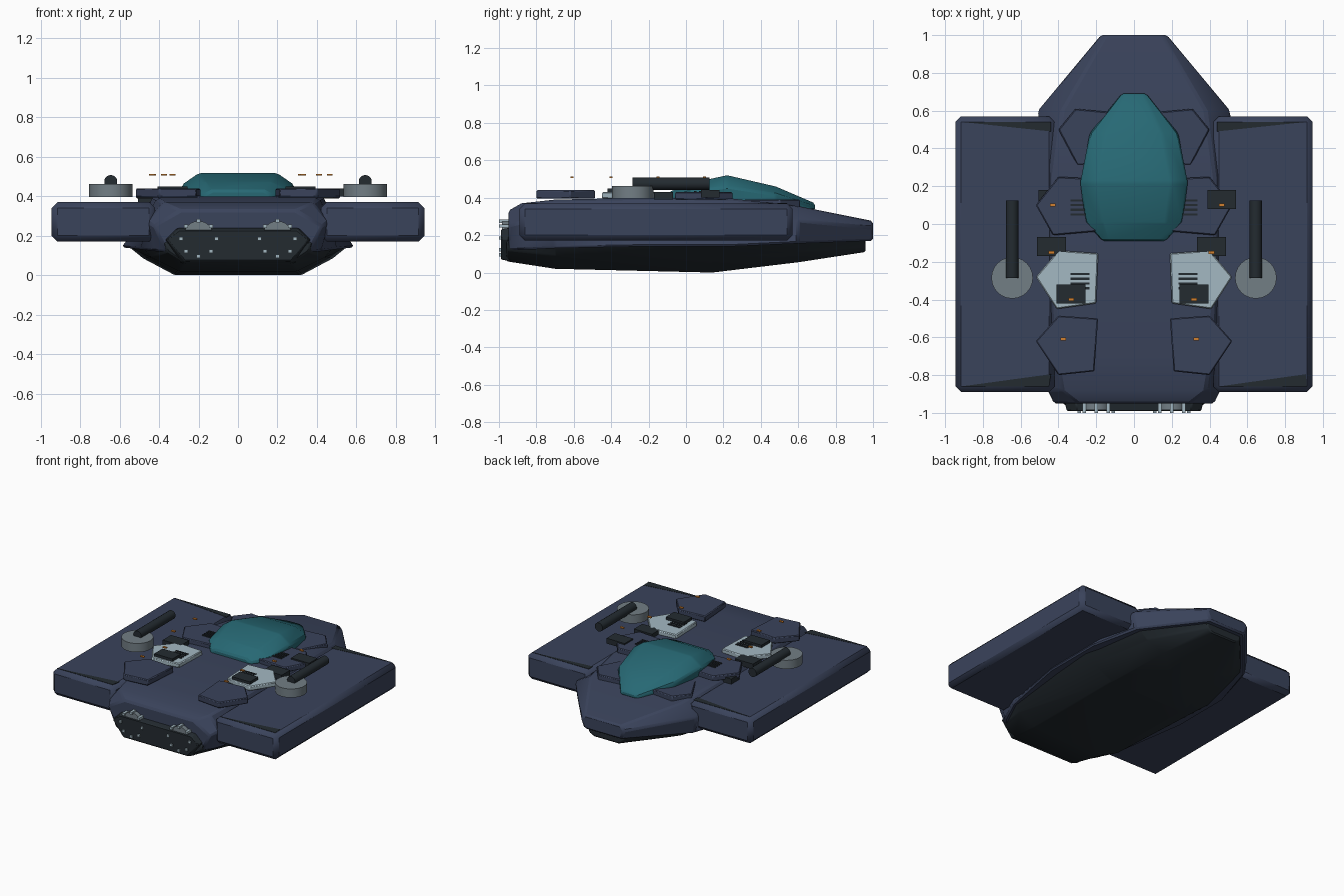
import bpy, bmesh, math
from mathutils import Matrix, Vector

if "Cube" in bpy.data.objects:
    bpy.data.objects.remove(bpy.data.objects["Cube"])


def material(name, rgb):
    m = bpy.data.materials.new(name)
    m.use_nodes = True
    m.diffuse_color = (*rgb, 1)
    m.node_tree.nodes["Principled BSDF"].inputs["Base Color"].default_value = (*rgb, 1)
    return m


navy = material("navy armour", (0.042, 0.056, 0.105))
dark = material("charcoal", (0.017, 0.024, 0.03))
teal = material("teal glass", (0.02, 0.14, 0.175))
grey = material("turret grey", (0.17, 0.21, 0.235))
pale = material("pale panel", (0.37, 0.48, 0.54))
orange = material("orange light", (0.65, 0.22, 0.03))


def finish(name, bm, mat, bevel=0.0, angle=30):
    bmesh.ops.recalc_face_normals(bm, faces=bm.faces)
    mesh = bpy.data.meshes.new(name)
    bm.to_mesh(mesh)
    bm.free()
    mesh.materials.append(mat)
    ob = bpy.data.objects.new(name, mesh)
    bpy.context.collection.objects.link(ob)
    if bevel:
        mod = ob.modifiers.new("Bevel", "BEVEL")
        mod.width, mod.segments = bevel, 1
        mod.limit_method, mod.angle_limit = "ANGLE", math.radians(25)
    bpy.ops.object.select_all(action="DESELECT")
    ob.select_set(True)
    bpy.context.view_layer.objects.active = ob
    bpy.ops.object.shade_smooth_by_angle(angle=math.radians(angle))
    return ob


def loft(name, stations, mat, bevel=0.0, angle=30):
    """Each station: y, then half widths and heights of bottom, shoulder and top."""
    bm = bmesh.new()
    rings = []
    for y, wb, wm, wt, zb, zm, zt in stations:
        half = [(wb, zb), (wm, zm), (wt, zt)]
        ring = half + [(-x, z) for x, z in reversed(half)]
        rings.append([bm.verts.new((x, y, z)) for x, z in ring])
    for a, b in zip(rings, rings[1:]):
        for i in range(len(a)):
            j = (i + 1) % len(a)
            bm.faces.new((a[i], a[j], b[j], b[i]))
    bm.faces.new(rings[0])
    bm.faces.new(rings[-1])
    return finish(name, bm, mat, bevel, angle)


def box(name, lo, hi, mat, bevel=0.0):
    lo, hi = Vector(lo), Vector(hi)
    bm = bmesh.new()
    bmesh.ops.create_cube(bm, size=1)
    for v in bm.verts:
        v.co = (lo + hi) / 2 + v.co * (hi - lo)
    return finish(name, bm, mat, bevel)


def prism(name, points, z0, z1, mat, bevel=0.0):
    bm = bmesh.new()
    base = bm.faces.new([bm.verts.new((x, y, z0)) for x, y in points])
    out = bmesh.ops.extrude_face_region(bm, geom=[base])
    for g in out["geom"]:
        if isinstance(g, bmesh.types.BMVert):
            g.co.z = z1
    return finish(name, bm, mat, bevel)


def cylinder(name, centre, radius, depth, mat, along_y=False, sides=24):
    bm = bmesh.new()
    turn = Matrix.Rotation(math.pi / 2, 4, "X") if along_y else Matrix()
    bmesh.ops.create_cone(bm, cap_ends=True, segments=sides, radius1=radius, radius2=radius,
                          depth=depth, matrix=Matrix.Translation(centre) @ turn)
    return finish(name, bm, mat)


# Body: upper armour, dark belly and glass canopy
loft("upper_hull", [
    (-0.95, 0.36, 0.43, 0.29, 0.12, 0.25, 0.33),
    (-0.88, 0.42, 0.46, 0.38, 0.12, 0.27, 0.37),
    (-0.70, 0.50, 0.47, 0.41, 0.13, 0.29, 0.39),
    (-0.20, 0.59, 0.48, 0.43, 0.14, 0.30, 0.40),
    (0.25, 0.59, 0.48, 0.43, 0.14, 0.30, 0.395),
    (0.60, 0.49, 0.51, 0.38, 0.155, 0.28, 0.355),
    (1.00, 0.15, 0.18, 0.15, 0.17, 0.24, 0.275)], navy, 0.012)
loft("belly", [
    (-0.96, 0.27, 0.36, 0.37, 0.06, 0.12, 0.17),
    (-0.70, 0.30, 0.44, 0.49, 0.02, 0.09, 0.15),
    (0.14, 0.32, 0.48, 0.56, 0.0, 0.085, 0.15),
    (0.60, 0.24, 0.38, 0.46, 0.055, 0.11, 0.165),
    (0.96, 0.10, 0.14, 0.15, 0.11, 0.13, 0.18)], dark, 0.008)
loft("canopy", [
    (-0.09, 0.16, 0.17, 0.13, 0.38, 0.41, 0.43),
    (0.01, 0.25, 0.26, 0.17, 0.38, 0.43, 0.475),
    (0.22, 0.28, 0.285, 0.20, 0.37, 0.46, 0.52),
    (0.48, 0.23, 0.235, 0.15, 0.35, 0.42, 0.46),
    (0.69, 0.06, 0.07, 0.05, 0.33, 0.35, 0.37)], teal, 0.015, 40)

# Engine block at the stern
loft("engine_block", [
    (-0.99, 0.27, 0.36, 0.30, 0.07, 0.18, 0.23),
    (-0.94, 0.29, 0.37, 0.31, 0.06, 0.18, 0.24)], dark, 0.006)

# Armour plates along the deck: outline, bottom, top, material
plates = [
    ("front_plate", [(0.10, 0.59), (0.31, 0.61), (0.40, 0.50), (0.30, 0.31), (0.10, 0.33)],
     0.34, 0.39, navy),
    ("middle_plate", [(0.20, 0.24), (0.40, 0.25), (0.52, 0.10), (0.43, -0.06), (0.20, -0.04)],
     0.39, 0.43, navy),
    ("pale_plate", [(0.19, -0.155), (0.40, -0.14), (0.52, -0.28), (0.41, -0.45), (0.20, -0.42)],
     0.395, 0.43, pale),
    ("rear_plate", [(0.19, -0.50), (0.40, -0.485), (0.52, -0.62), (0.40, -0.80), (0.21, -0.78)],
     0.395, 0.44, navy)]

for side, s in (("left", 1), ("right", -1)):
    # Wing slabs with thin dark wedges near their ends
    x0, x1 = sorted((s * 0.42, s * 0.945))
    box(f"{side}_wing", (x0, -0.89, 0.17), (x1, 0.57, 0.37), navy, 0.03)
    prism(f"{side}_wing_front_wedge",
          [(s * 0.91, 0.54), (s * 0.44, 0.54), (s * 0.44, 0.49)], 0.368, 0.372, dark)
    tip = 0.91 if s > 0 else -0.44
    prism(f"{side}_wing_rear_wedge",
          [(x0 + 0.03, -0.86), (x1 - 0.03, -0.86), (tip, -0.795)], 0.368, 0.372, dark)

    for name, points, z0, z1, mat in plates:
        prism(f"{side}_{name}", [(s * x, y) for x, y in points], z0, z1, mat, 0.006)

    # Gun turret
    cylinder(f"{side}_turret", (s * 0.645, -0.285, 0.43), 0.11, 0.066, grey)
    cylinder(f"{side}_gun_barrel", (s * 0.645, -0.08, 0.475), 0.033, 0.41, dark, True, 16)

    # Cooling slats
    for i in range(4):
        for part, y, top in (("rear", -0.265, 0.436), ("front", 0.125, 0.436)):
            yy = y - i * 0.025
            box(f"{side}_{part}_slat_{i + 1}", (s * 0.285 - 0.05, yy - 0.006, 0.42),
                (s * 0.285 + 0.05, yy + 0.006, top), dark)

    # Engine nozzle with a ring of bolts
    cylinder(f"{side}_nozzle", (s * 0.2, -0.955, 0.20), 0.075, 0.06, grey, True)
    for i in range(8):
        a = i * math.pi / 4
        x, z = s * 0.2 + 0.09 * math.cos(a), 0.185 + 0.09 * math.sin(a)
        box(f"{side}_nozzle_bolt_{i + 1}", (x - 0.01, -1.0, z - 0.009),
            (x + 0.01, -0.93, z + 0.009), pale)

# Dark equipment boxes and the small lights hovering above them
gear = [("right", -0.43, 0.13, 0.41), ("left", 0.465, 0.13, 0.44),
        ("right", -0.437, -0.12, 0.43), ("left", 0.41, -0.12, 0.43),
        ("right", -0.333, -0.37, 0.45), ("left", 0.318, -0.37, 0.45)]
for i, (side, x, y, top) in enumerate(gear):
    box(f"{side}_equipment_box_{i // 2 + 1}", (x - 0.076, y - 0.05, top - 0.04),
        (x + 0.076, y + 0.05, top), dark)
spots = [(x, y - 0.03) for _, x, y, _ in gear] + [(-0.375, -0.61), (0.33, -0.61)]
for i, (x, y) in enumerate(spots):
    box(f"deck_light_{i + 1}", (x - 0.015, y - 0.008, 0.506), (x + 0.015, y + 0.008, 0.514), orange)
